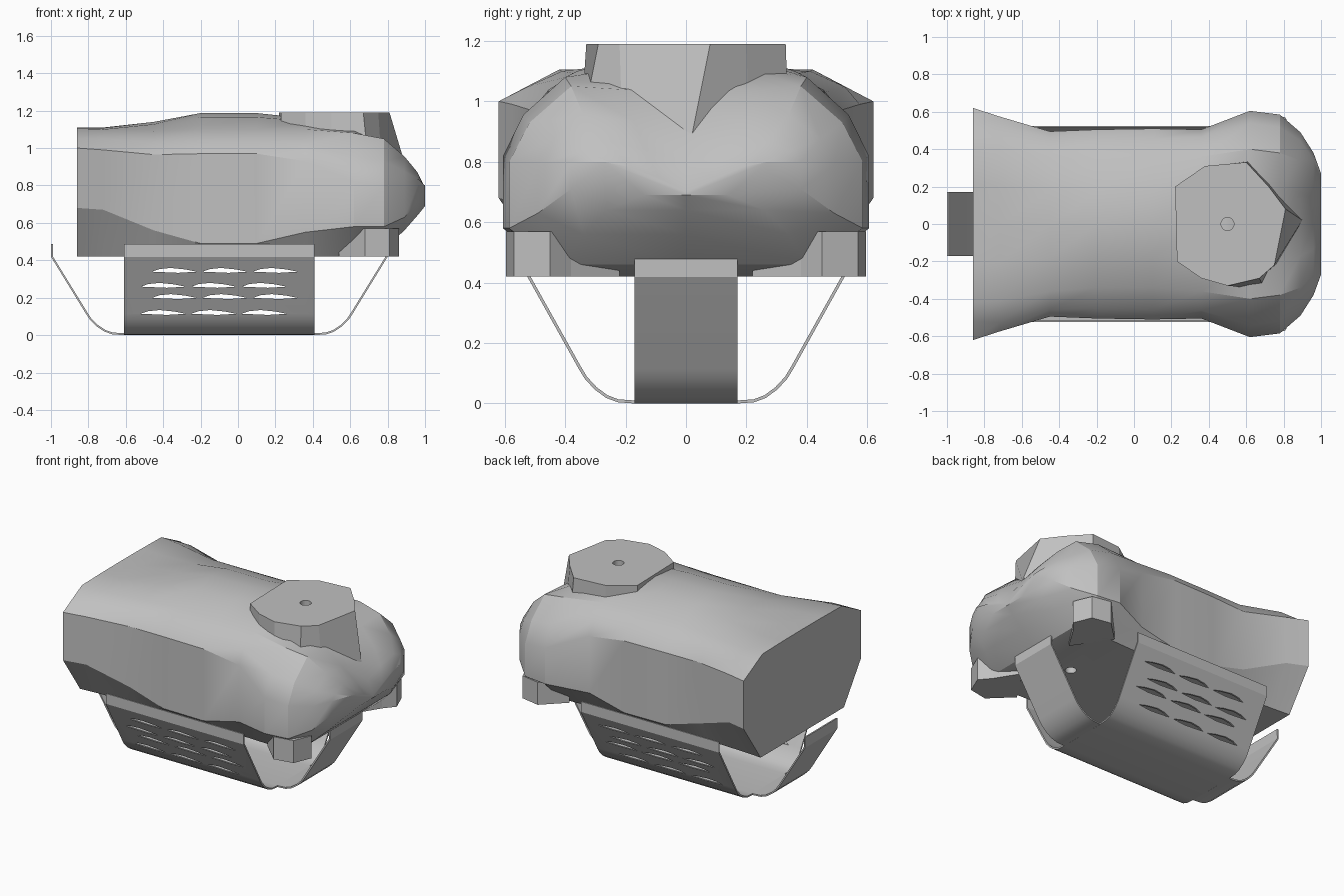
import bpy, bmesh, math
from mathutils import Vector

cube = bpy.data.objects.get("Cube")
if cube:
    bpy.data.objects.remove(cube, do_unlink=True)

grey = bpy.data.materials.new("plain grey")
grey.use_nodes = True
grey.diffuse_color = (0.53, 0.53, 0.53, 1)
grey.node_tree.nodes["Principled BSDF"].inputs["Base Color"].default_value = (0.53, 0.53, 0.53, 1)


def make(name, bm):
    bmesh.ops.recalc_face_normals(bm, faces=bm.faces)
    mesh = bpy.data.meshes.new(name)
    bm.to_mesh(mesh)
    bm.free()
    mesh.materials.append(grey)
    obj = bpy.data.objects.new(name, mesh)
    bpy.context.collection.objects.link(obj)
    return obj


def loft(bm, rings, closed=True, caps=True):
    rows = [[bm.verts.new(p) for p in ring] for ring in rings]
    n = len(rows[0])
    for a, b in zip(rows, rows[1:]):
        for i in range(n if closed else n - 1):
            j = (i + 1) % n
            bm.faces.new((a[i], a[j], b[j], b[i]))
    if caps:
        bm.faces.new(rows[0])
        bm.faces.new(rows[-1])


def prism(bm, points, offset):
    loft(bm, [points, [Vector(p) + Vector(offset) for p in points]])


def bake(obj):
    # Apply the modifiers to the mesh
    graph = bpy.context.evaluated_depsgraph_get()
    mesh = bpy.data.meshes.new_from_object(obj.evaluated_get(graph))
    obj.modifiers.clear()
    obj.data = mesh


def cut(obj, cutter):
    mod = obj.modifiers.new("cut", "BOOLEAN")
    mod.operation = "DIFFERENCE"
    mod.solver = "EXACT"
    mod.object = cutter
    bake(obj)


def smooth(obj, angle):
    bpy.ops.object.select_all(action="DESELECT")
    obj.select_set(True)
    bpy.context.view_layer.objects.active = obj
    bpy.ops.object.shade_smooth_by_angle(angle=math.radians(angle))


# Body: x, top z, shoulder y, shoulder z, side y, upper z, lower z, base y, base z
sections = [
    (-0.86, 1.11, 0.42, 1.105, 0.62, 1.00, 0.68, 0.44, 0.42),
    (-0.72, 1.11, 0.41, 1.10, 0.575, 0.99, 0.67, 0.43, 0.42),
    (-0.45, 1.14, 0.36, 1.09, 0.495, 0.965, 0.56, 0.42, 0.42),
    (-0.20, 1.187, 0.34, 1.10, 0.505, 0.97, 0.49, 0.45, 0.42),
    (0.10, 1.187, 0.34, 1.10, 0.51, 0.97, 0.49, 0.45, 0.42),
    (0.36, 1.16, 0.36, 1.10, 0.505, 0.93, 0.55, 0.43, 0.42),
    (0.62, 1.12, 0.40, 1.08, 0.605, 0.82, 0.58, 0.44, 0.42),
    (0.78, 1.02, 0.38, 1.05, 0.585, 0.80, 0.58, 0.40, 0.46),
    (0.89, 0.90, 0.34, 0.955, 0.49, 0.79, 0.63, 0.34, 0.56),
    (0.96, 0.80, 0.27, 0.87, 0.38, 0.80, 0.71, 0.26, 0.64),
    (1.00, 0.70, 0.18, 0.78, 0.27, 0.80, 0.77, 0.14, 0.69),
]
rings = []
for x, zt, ys, zs, ym, zu, zl, yb, zb in sections:
    # The crown is domed, but dips in the middle of the nose
    crown = zs + (zt - zs) * (0.75 if zt > zs else 0.4)
    half = [(ys * 0.5, crown), (ys, zs), ((ys + ym * 1.12) / 2, zs * 0.52 + zu * 0.48),
            (ym, zu), (ym, zl), (yb, zb)]
    if x < -0.8 or x > 0.98:
        half[2] = ((ys + ym) / 2, (zs + zu) / 2)
    ring = [(x, 0, zt)] + [(x, y, z) for y, z in half] + [(x, 0, zb)]
    ring += [(x, -y, z) for y, z in reversed(half)]
    rings.append(ring)
bm = bmesh.new()
loft(bm, rings)
body = make("body", bm)

# Flat pad on top of the body, its flank running out to a point on the nose
rim = [(0.22, 0.20), (0.38, 0.31), (0.60, 0.33), (0.72, 0.20), (0.81, 0.08),
       (0.75, -0.22), (0.67, -0.29), (0.50, -0.33), (0.36, -0.29), (0.23, -0.20)]
foot = list(rim)
foot[2:7] = [(0.62, 0.34), (0.74, 0.21), (0.90, 0.02), (0.77, -0.21), (0.70, -0.35)]
bm = bmesh.new()
loft(bm, [[(x, y, 0.89) for x, y in foot], [(x, y, 1.19) for x, y in rim]])
pad = make("top_pad", bm)

# Screw hole through pad and body
bm = bmesh.new()
hole = [(0.5 + 0.035 * math.cos(k * math.tau / 16), 0.035 * math.sin(k * math.tau / 16), 0.2) for k in range(16)]
prism(bm, hole, (0, 0, 1.3))
drill = make("hole_cutter", bm)
drill.hide_render = True
cut(body, drill)
cut(pad, drill)
bpy.data.objects.remove(drill, do_unlink=True)
smooth(body, 28)

# Short stubs below the two shoulders
for side, name in ((1, "left_stub"), (-1, "right_stub")):
    stub = [(0.54, 0.46), (0.68, 0.595), (0.81, 0.57), (0.86, 0.45), (0.80, 0.38), (0.70, 0.22), (0.60, 0.36)]
    bm = bmesh.new()
    prism(bm, [(x, y * side, 0.42) for x, y in stub], (0, 0, 0.15))
    make(name, bm)


# Bent sheet profile: distance outward and height
def bend(start, reach):
    turn = [(0, 0), (0.06, 0.004), (0.10, 0.018), (0.14, 0.045), (0.175, 0.08), (0.195, 0.11)]
    scale = reach / 0.38
    return [(start + d * scale, z) for d, z in turn] + [(start + reach, 0.415), (start + reach, 0.483)]


def sheet(name, rings):
    bm = bmesh.new()
    loft(bm, rings, closed=False, caps=False)
    obj = make(name, bm)
    mod = obj.modifiers.new("thickness", "SOLIDIFY")
    mod.thickness = 0.01
    mod.offset = 0
    bake(obj)
    for v in obj.data.vertices:
        v.co.z = max(v.co.z + 0.005, 0)
    return obj


# Floor and two long side walls in one sheet
MID, HALF_X, HALF_Y = -0.1, 0.51, 0.17
arm = bend(HALF_Y, 0.35)
across = [(-y, z) for y, z in reversed(arm)] + arm
cradle = sheet("cradle", [[(MID + s * HALF_X, y, z) for y, z in across] for s in (-1, 1)])

# Pointed slots in staggered rows through both walls
bm = bmesh.new()
for row, z in enumerate((0.12, 0.205, 0.265, 0.345)):
    for col in range(3):
        x = MID - 0.27 + col * 0.27 + (0.03 if row % 2 else -0.03)
        lens = [(-0.12, -0.006), (0.02, -0.012), (0.12, -0.006), (0.06, 0.006), (-0.02, 0.014), (-0.08, 0.008)]
        prism(bm, [(x + a, -0.8, z + b) for a, b in lens], (0, 1.6, 0))
slots = make("slot_cutter", bm)
slots.hide_render = True
cut(cradle, slots)
bpy.data.objects.remove(slots, do_unlink=True)
smooth(cradle, 25)

# End flaps
for side, name in ((1, "left_flap"), (-1, "right_flap")):
    path = bend(HALF_X, 0.385)
    flap = sheet(name, [[(MID + side * d, y, z) for d, z in path] for y in (-HALF_Y, HALF_Y)])
    smooth(flap, 25)
